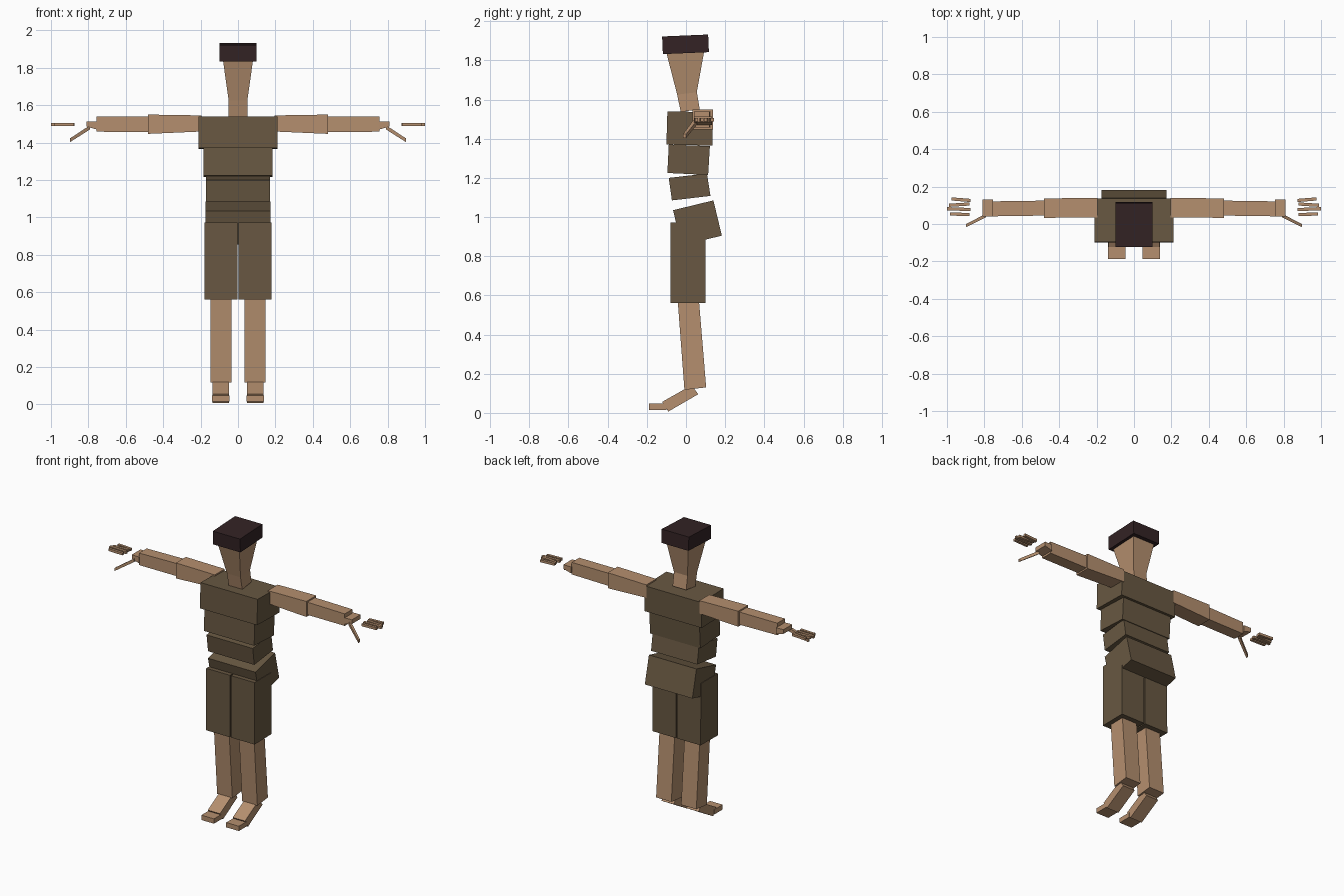
import bpy, bmesh
from mathutils import Vector


def material(name, rgb):
    m = bpy.data.materials.new(name)
    m.diffuse_color = (*rgb, 1)
    return m


skin = material("skin_tan", (0.46, 0.275, 0.158))
cloth = material("cloth_brown", (0.138, 0.097, 0.054))
hair = material("dark_brown", (0.033, 0.0165, 0.018))


def loft(name, start, end, mat):
    """Solid between two matching four-point rings."""
    bm = bmesh.new()
    a = [bm.verts.new(p) for p in start]
    b = [bm.verts.new(p) for p in end]
    bm.faces.new(a)
    bm.faces.new(b)
    for i in range(4):
        j = (i + 1) % 4
        bm.faces.new((a[i], a[j], b[j], b[i]))
    bmesh.ops.recalc_face_normals(bm, faces=bm.faces)
    mesh = bpy.data.meshes.new(name)
    bm.to_mesh(mesh)
    bm.free()
    mesh.materials.append(mat)
    bpy.context.collection.objects.link(bpy.data.objects.new(name, mesh))


def slab(name, profile, x0, x1, mat):
    """Side profile of (y, z) points extruded across x."""
    loft(name, [(x0, y, z) for y, z in profile], [(x1, y, z) for y, z in profile], mat)


def bar(name, p, q, size_p, size_q, mat, side):
    """Tapered bar along x; sizes are (y, z) widths at each end."""
    def ring(c, s):
        return [(side * c[0], c[1] + u * s[0] / 2, c[2] + v * s[1] / 2)
                for u, v in ((-1, -1), (1, -1), (1, 1), (-1, 1))]
    loft(name, ring(p, size_p), ring(q, size_q), mat)


# Cap of hair and torso segments
slab("hair_cap", [(-0.122, 1.922), (0.113, 1.932), (0.117, 1.842), (-0.118, 1.832)], -0.1, 0.1, hair)
slab("chest", [(-0.095, 1.54), (0.137, 1.535), (0.135, 1.365), (-0.1, 1.37)], -0.21, 0.21, cloth)
slab("ribs", [(-0.088, 1.37), (0.122, 1.362), (0.113, 1.215), (-0.095, 1.225)], -0.185, 0.185, cloth)
slab("waist", [(-0.088, 1.2), (0.107, 1.222), (0.125, 1.108), (-0.072, 1.085)], -0.17, 0.17, cloth)
slab("pelvis", [(-0.066, 1.035), (0.14, 1.085), (0.183, 0.905), (-0.023, 0.855)], -0.175, 0.175, cloth)

# Neck and tapered head
slab("neck", [(-0.045, 1.625), (0.055, 1.64), (0.07, 1.55), (-0.027, 1.537)], -0.05, 0.05, skin)
loft("head",
     [(-0.05, -0.045, 1.625), (0.05, -0.045, 1.625), (0.05, 0.055, 1.637), (-0.05, 0.055, 1.637)],
     [(-0.08, -0.1, 1.838), (0.08, -0.1, 1.838), (0.08, 0.092, 1.842), (-0.08, 0.092, 1.842)], skin)

# Fingers: inner x, inner y, outer x, outer y
fingers = [(0.875, 0.126, 0.975, 0.134), (0.88, 0.107, 0.99, 0.1),
           (0.873, 0.077, 1.0, 0.082), (0.88, 0.05, 0.985, 0.054)]

for side, tag in ((1, "left"), (-1, "right")):
    # Legs
    slab(tag + "_thigh", [(-0.08, 0.972), (0.098, 0.972), (0.1, 0.562), (-0.08, 0.56)],
         side * 0.004, side * 0.178, cloth)
    slab(tag + "_shin", [(-0.042, 0.57), (0.066, 0.577), (0.103, 0.13), (-0.008, 0.118)],
         side * 0.036, side * 0.148, skin)
    slab(tag + "_foot", [(-0.122, 0.056), (0.03, 0.142), (0.062, 0.095), (-0.09, 0.007)],
         side * 0.047, side * 0.137, skin)
    slab(tag + "_toes", [(-0.188, 0.047), (-0.1, 0.047), (-0.1, 0.015), (-0.188, 0.015)],
         side * 0.045, side * 0.138, skin)
    # Arms
    bar(tag + "_upper_arm", (0.195, 0.087, 1.502), (0.48, 0.085, 1.498),
        (0.104, 0.086), (0.104, 0.103), skin, side)
    bar(tag + "_forearm", (0.478, 0.085, 1.498), (0.757, 0.081, 1.498),
        (0.08, 0.084), (0.08, 0.08), skin, side)
    bar(tag + "_palm", (0.755, 0.086, 1.491), (0.81, 0.086, 1.499),
        (0.092, 0.042), (0.092, 0.028), skin, side)
    bar(tag + "_thumb", (0.79, 0.046, 1.482), (0.897, -0.008, 1.413),
        (0.02, 0.022), (0.016, 0.02), skin, side)
    for i, (x0, y0, x1, y1) in enumerate(fingers):
        bar(f"{tag}_finger_{i + 1}", (x0, y0, 1.497), (x1, y1, 1.497),
            (0.017, 0.016), (0.017, 0.016), skin, side)
